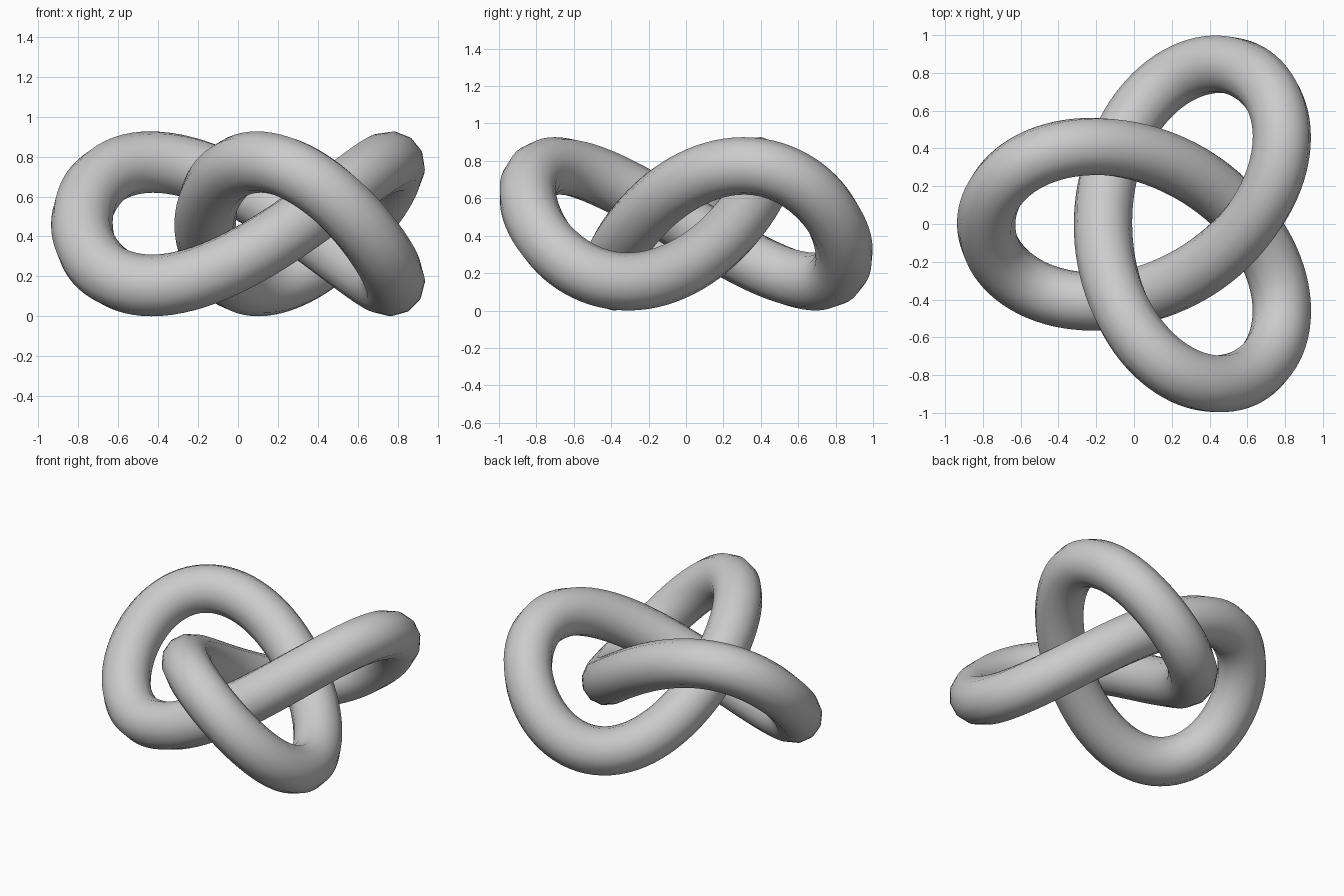
import bpy
from math import sin, cos, pi

cube = bpy.data.objects.get("Cube")
if cube:
    bpy.data.objects.remove(cube, do_unlink=True)

SCALE = 0.3092          # size of the knot path
TUBE = 0.5 * SCALE      # tube radius
STEPS = 192             # rings along the path


def knot_point(t):
    """Trefoil path, shifted so its bounds are centred and it rests on z = 0."""
    x = cos(t) - 2 * cos(2 * t) + 0.469
    y = sin(t) + 2 * sin(2 * t)
    z = 1.5 - sin(3 * t)
    return (x * SCALE, y * SCALE, z * SCALE, 1)


# Plain grey material
grey = bpy.data.materials.new("light grey")
grey.use_nodes = True
colour = (0.6, 0.6, 0.6, 1)
grey.diffuse_color = colour
grey.node_tree.nodes["Principled BSDF"].inputs["Base Color"].default_value = colour

# Closed path with a twelve-sided round bevel
curve = bpy.data.curves.new("trefoil_knot", "CURVE")
curve.dimensions = "3D"
curve.twist_mode = "MINIMUM"
curve.bevel_depth = TUBE
curve.bevel_resolution = 4
spline = curve.splines.new("POLY")
spline.points.add(STEPS - 1)
for i, point in enumerate(spline.points):
    point.co = knot_point(2 * pi * i / STEPS)
spline.use_cyclic_u = True
curve.materials.append(grey)

knot = bpy.data.objects.new("trefoil_knot", curve)
bpy.context.collection.objects.link(knot)

# Turn the tube into a smooth mesh
bpy.ops.object.select_all(action="DESELECT")
knot.select_set(True)
bpy.context.view_layer.objects.active = knot
bpy.ops.object.convert(target="MESH")
bpy.ops.object.shade_smooth()
